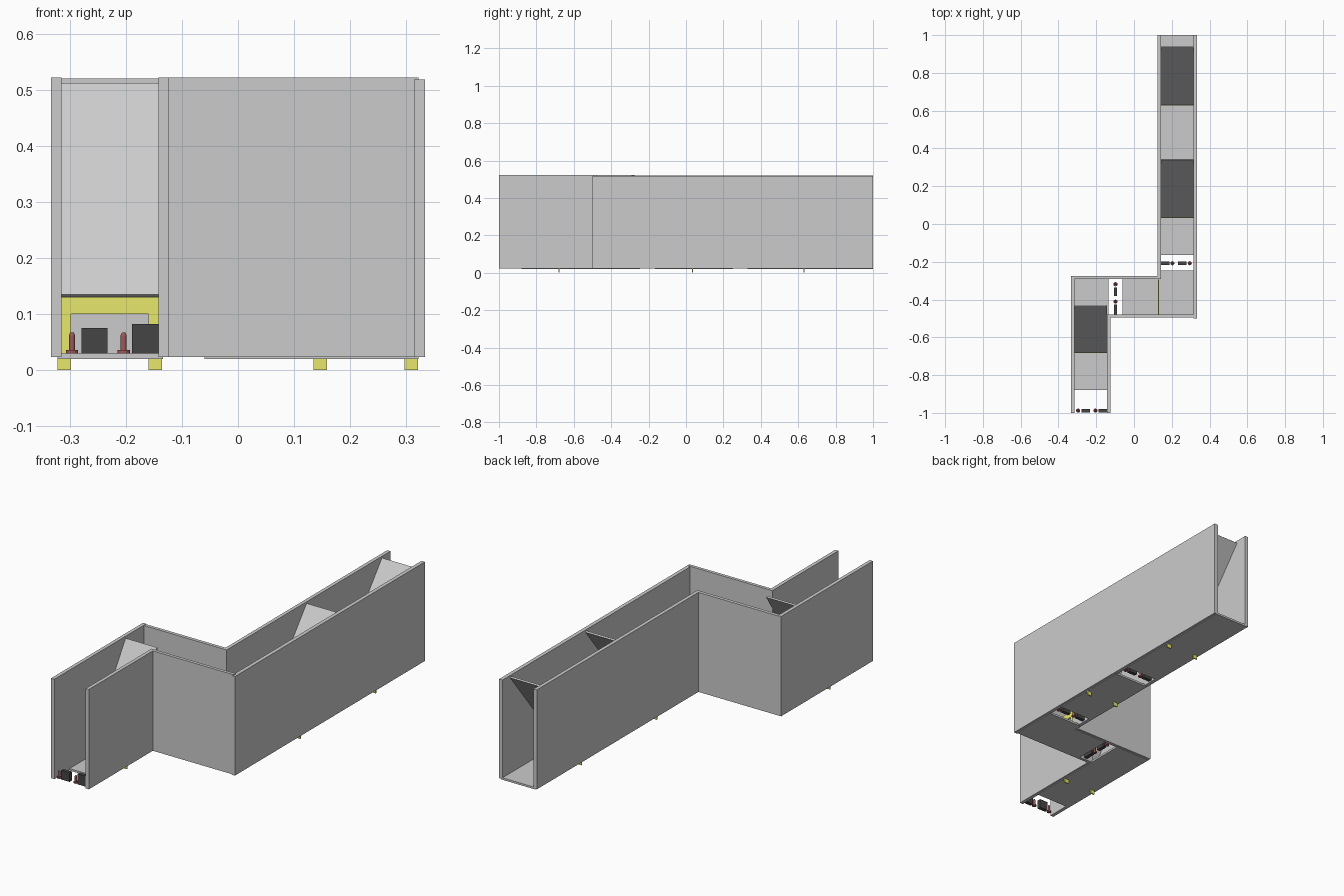
import bpy, bmesh
from mathutils import Matrix, Vector

if "Cube" in bpy.data.objects:
    bpy.data.objects.remove(bpy.data.objects["Cube"])


def material(name, color):
    m = bpy.data.materials.new(name)
    m.diffuse_color = (*color, 1)
    m.use_nodes = True
    m.node_tree.nodes["Principled BSDF"].inputs["Base Color"].default_value = m.diffuse_color
    return m


YELLOW = material("yellow", (0.8, 0.8, 0.15))
DARK = material("charcoal", (0.06, 0.06, 0.06))
RED = material("dull_red", (0.35, 0.1, 0.1))


def finish(name, bm, mat=None):
    bmesh.ops.recalc_face_normals(bm, faces=bm.faces)
    mesh = bpy.data.meshes.new(name)
    bm.to_mesh(mesh)
    bm.free()
    ob = bpy.data.objects.new(name, mesh)
    bpy.context.collection.objects.link(ob)
    if mat:
        mesh.materials.append(mat)
    return ob


def box(name, x0, x1, y0, y1, z0, z1, mat=None):
    bm = bmesh.new()
    bmesh.ops.create_cube(bm, size=1)
    bmesh.ops.scale(bm, vec=(x1 - x0, y1 - y0, z1 - z0), verts=bm.verts)
    bmesh.ops.translate(bm, vec=((x0 + x1) / 2, (y0 + y1) / 2, (z0 + z1) / 2), verts=bm.verts)
    return finish(name, bm, mat)


def extrude(name, pts, offset, mat=None):
    """Closed 3D outline swept along offset."""
    bm = bmesh.new()
    face = bm.faces.new([bm.verts.new(p) for p in pts])
    new = bmesh.ops.extrude_face_region(bm, geom=[face])["geom"]
    bmesh.ops.translate(bm, vec=offset, verts=[v for v in new if isinstance(v, bmesh.types.BMVert)])
    return finish(name, bm, mat)


# Walls of the stepped channel
for name, x0, x1, y0, y1, top in [
    ("front_left_wall", -0.333, -0.315, -1, -0.275, 0.522),
    ("front_right_wall", -0.142, -0.124, -1, -0.479, 0.522),
    ("middle_back_wall", -0.315, 0.142, -0.292, -0.275, 0.52),
    ("middle_front_wall", -0.124, 0.322, -0.495, -0.479, 0.522),
    ("back_left_wall", 0.124, 0.142, -0.275, 1, 0.52),
    ("back_right_wall", 0.314, 0.333, -0.5, 1, 0.518),
]:
    box(name, x0, x1, y0, y1, 0.023, top)

# Floor panels, leaving open gaps for the device rows
for name, x0, x1, y0, y1 in [
    ("front_floor", -0.322, -0.134, -0.88, -0.285),
    ("middle_floor", -0.06, 0.133, -0.49, -0.285),
    ("corner_floor", 0.133, 0.322, -0.49, -0.245),
    ("back_floor_a", 0.133, 0.322, -0.165, 0.25),
    ("back_floor_b", 0.133, 0.322, 0.33, 1),
]:
    box(name, x0, x1, y0, y1, 0.02, 0.03)


# Yellow gate: an upside-down U in the local u-z plane
def gate(name, origin, along, half, normal, foot):
    inner = half - 0.024
    prof = [(-half, foot), (-inner, foot), (-inner, 0.1), (inner, 0.1),
            (inner, foot), (half, foot), (half, 0.13), (-half, 0.13)]
    o, a, n = Vector(origin), Vector(along), Vector(normal)
    extrude(name, [o + a * u + Vector((0, 0, z)) - n * 0.003 for u, z in prof], n * 0.006, YELLOW)


# Sloping plates, each with a gate under the low edge
for i, (x0, x1, y0, y1) in enumerate([(-0.315, -0.142, -0.68, -0.43),
                                      (0.142, 0.314, 0.035, 0.345),
                                      (0.142, 0.314, 0.63, 0.94)]):
    d = Vector((0, y1 - y0, 0.377)).normalized()
    off = Vector((0, d.z, -d.y)) * 0.008
    low, high = Vector((x0, y0, 0.135)), Vector((x0, y1 - off.y, 0.512))
    extrude(f"sloping_plate_{i}", [low, high, high + off, low + off], (x1 - x0, 0, 0))
    gate(f"gate_{i}", ((x0 + x1) / 2, y0, 0), (1, 0, 0), 0.093, (0, 1, 0), 0)
gate("middle_gate", (0.13, -0.386, 0), (0, 1, 0), 0.093, (1, 0, 0), 0.024)


# Device row: two dark blocks and two red plungers
def device_row(name, origin, along):
    ax = Vector(along)
    o = Vector(origin)
    for j, (u0, u1, top) in enumerate([(-0.05, -0.004, 0.075), (0.04, 0.092, 0.082)]):
        n = Vector((-ax.y, ax.x, 0)) * 0.009
        p, q = o + ax * u0, o + ax * u1
        base = [v + Vector((0, 0, 0.03)) for v in (p - n, q - n, q + n, p + n)]
        extrude(f"{name}_block_{j}", base, (0, 0, top - 0.03), DARK)
    for j, u in enumerate((-0.067, 0.025)):
        bm = bmesh.new()
        c = o + ax * u
        for r, r2, z0, z1 in [(0.011, 0.011, 0.03, 0.036), (0.0055, 0.0055, 0.036, 0.062),
                              (0.0055, 0.003, 0.062, 0.067)]:
            bmesh.ops.create_cone(bm, cap_ends=True, segments=12, radius1=r, radius2=r2, depth=z1 - z0,
                                  matrix=Matrix.Translation((c.x, c.y, (z0 + z1) / 2)))
        finish(f"{name}_plunger_{j}", bm, RED)


device_row("front_row", (-0.229, -0.988, 0), (1, 0, 0))
device_row("middle_row", (-0.098, -0.386, 0), (0, -1, 0))
device_row("back_row_a", (0.228, -0.208, 0), (-1, 0, 0))
device_row("back_row_b", (0.228, 0.29, 0), (-1, 0, 0))
